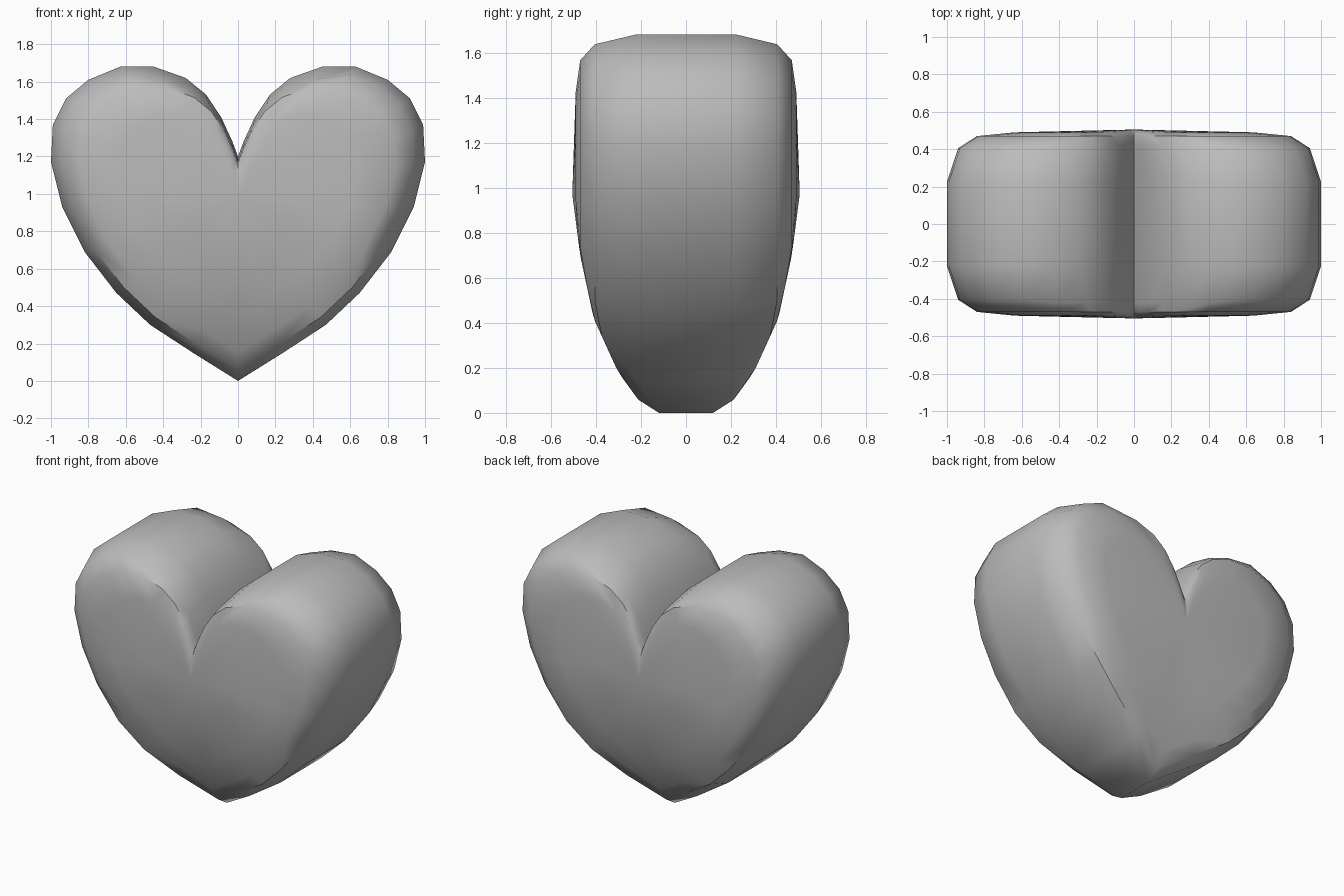
import bpy, bmesh, math

cube = bpy.data.objects.get("Cube")
if cube:
    bpy.data.objects.remove(cube)

# Half outline of the heart, from the lower tip round the lobe to the cleft
half = [(0, 0), (.24, .15), (.47, .30), (.65, .47), (.82, .69), (.94, .93),
        (1, 1.17), (.99, 1.37), (.92, 1.51), (.80, 1.61), (.63, 1.68), (.45, 1.68),
        (.28, 1.62), (.17, 1.53), (.09, 1.41), (.03, 1.28), (0, 1.20)]
outline = half + [(-x, z) for x, z in half[-2:0:-1]]
CENTRE_Z = .97

# Greatest half depth at each height, thinning toward the tip
depth = [(0, .12), (.07, .23), (.2, .31), (.42, .41), (.7, .47), (.97, .505), (2, .505)]

# Scale and half depth of each ring, from the rim to the middle of the face
rings = [(1, .225), (.94, .405), (.84, .47), (.64, .49), (.35, .497)]


def depth_at(z):
    for (z0, d0), (z1, d1) in zip(depth, depth[1:]):
        if z <= z1:
            return d0 + (d1 - d0) * (z - z0) / (z1 - z0)


def add_ring(bm, level, side):
    scale, y = rings[level]
    verts = []
    for i, (x, z) in enumerate(outline):
        s, yy = scale, y
        # The wall inside the cleft runs straight to a crisp edge
        if level == 1 and 11 <= i <= len(outline) - 11:
            s, yy = .90, .42
        pz = CENTRE_Z + (z - CENTRE_Z) * s
        verts.append(bm.verts.new((x * s, side * min(yy, depth_at(pz)), pz)))
    return verts


def bridge(bm, a, b):
    n = len(a)
    for i in range(n):
        j = (i + 1) % n
        bm.faces.new((a[i], a[j], b[j], b[i]))


# Heart body: rim band, rounded shoulders and domed front and back
bm = bmesh.new()
rims = []
for side in (-1, 1):
    loops = [add_ring(bm, k, side) for k in range(len(rings))]
    for a, b in zip(loops, loops[1:]):
        bridge(bm, a, b)
    middle = bm.verts.new((0, side * .505, CENTRE_Z))
    inner = loops[-1]
    for i in range(len(inner)):
        bm.faces.new((inner[i], inner[(i + 1) % len(inner)], middle))
    rims.append(loops[0])
bridge(bm, rims[0], rims[1])
bmesh.ops.recalc_face_normals(bm, faces=bm.faces)

mesh = bpy.data.meshes.new("heart")
bm.to_mesh(mesh)
bm.free()
heart = bpy.data.objects.new("heart", mesh)
bpy.context.collection.objects.link(heart)

# Plain grey material
grey = bpy.data.materials.new("light grey")
grey.use_nodes = True
colour = (.5, .5, .5, 1)
grey.diffuse_color = colour
grey.node_tree.nodes["Principled BSDF"].inputs["Base Color"].default_value = colour
mesh.materials.append(grey)

# Smooth shading with the cleft and tip kept sharp
bpy.ops.object.select_all(action='DESELECT')
heart.select_set(True)
bpy.context.view_layer.objects.active = heart
bpy.ops.object.shade_smooth_by_angle(angle=math.radians(42))
